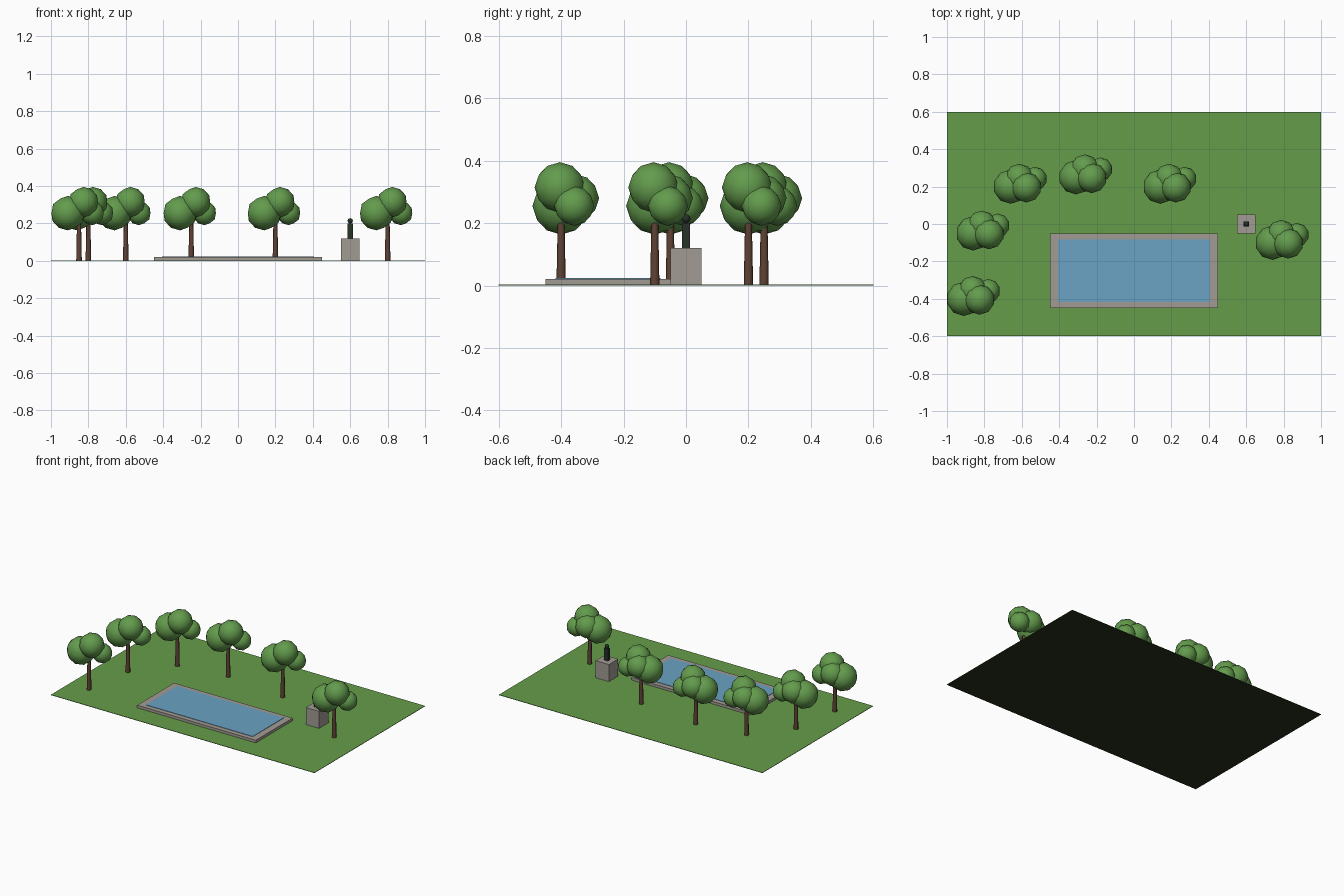
import bpy

if "Cube" in bpy.data.objects:
    bpy.data.objects.remove(bpy.data.objects["Cube"])


def material(name, rgb):
    m = bpy.data.materials.new(name)
    m.diffuse_color = (*rgb, 1)
    m.use_nodes = True
    m.node_tree.nodes["Principled BSDF"].inputs["Base Color"].default_value = m.diffuse_color
    return m


GRASS = material("grass green", (0.13, 0.335, 0.067))
EARTH = material("dark earth", (0.022, 0.027, 0.013))
STONE = material("grey stone", (0.36, 0.33, 0.295))
WATER = material("pool blue", (0.145, 0.36, 0.54))
BARK = material("brown bark", (0.115, 0.055, 0.034))
LEAF = material("leaf green", (0.125, 0.33, 0.074))
BRONZE = material("dark bronze", (0.02, 0.031, 0.02))


def finish(name, mat, smooth=False):
    ob = bpy.context.object
    ob.name = name
    ob.data.materials.append(mat)
    if smooth:
        bpy.ops.object.shade_smooth()
    return ob


def box(name, mat, x, y, z):
    """Box from (min, max) ranges."""
    bpy.ops.mesh.primitive_cube_add(size=1, location=[sum(r) / 2 for r in (x, y, z)])
    ob = finish(name, mat)
    ob.scale = [r[1] - r[0] for r in (x, y, z)]
    return ob


# Lawn: thin slab, green above and dark below
lawn = box("lawn", GRASS, (-1, 1), (-0.6, 0.6), (0, 0.003))
lawn.data.materials.append(EARTH)
for f in lawn.data.polygons:
    f.material_index = 1 if f.normal.z < -0.5 else 0

# Pool: stone kerb with the water sheet on it
box("pool_kerb", STONE, (-0.45, 0.45), (-0.45, -0.05), (0.001, 0.021))
box("pool_water", WATER, (-0.405, 0.405), (-0.418, -0.082), (0.005, 0.0235))

# Statue on its pedestal
box("pedestal", STONE, (0.55, 0.65), (-0.05, 0.05), (0.001, 0.12))
box("statue_body", BRONZE, (0.585, 0.615), (-0.0125, 0.0125), (0.12, 0.2))
bpy.ops.mesh.primitive_uv_sphere_add(segments=12, ring_count=8, radius=0.014,
                                     location=(0.6, 0, 0.214))
finish("statue_head", BRONZE, True)

# Trees: tapered trunk and a crown of four leaf balls (x, y, z, radius)
BALLS = [(-0.06, 0.0, 0.255, 0.092), (0.024, -0.004, 0.314, 0.081),
         (-0.013, 0.045, 0.28, 0.077), (0.071, 0.042, 0.255, 0.064)]
SPOTS = [(-0.85, -0.4), (-0.8, -0.05), (-0.6, 0.2),
         (-0.25, 0.25), (0.2, 0.2), (0.8, -0.1)]

for i, (tx, ty) in enumerate(SPOTS, 1):
    bpy.ops.mesh.primitive_cone_add(vertices=8, radius1=0.015, radius2=0.01,
                                    depth=0.249, location=(tx, ty, 0.1255))
    finish(f"tree_{i}_trunk", BARK)
    bpy.ops.object.shade_smooth_by_angle(angle=0.9)
    for j, (x, y, z, r) in enumerate(BALLS, 1):
        bpy.ops.mesh.primitive_ico_sphere_add(subdivisions=2, radius=r,
                                              location=(tx + x, ty + y, z))
        finish(f"tree_{i}_foliage_{j}", LEAF, True)
